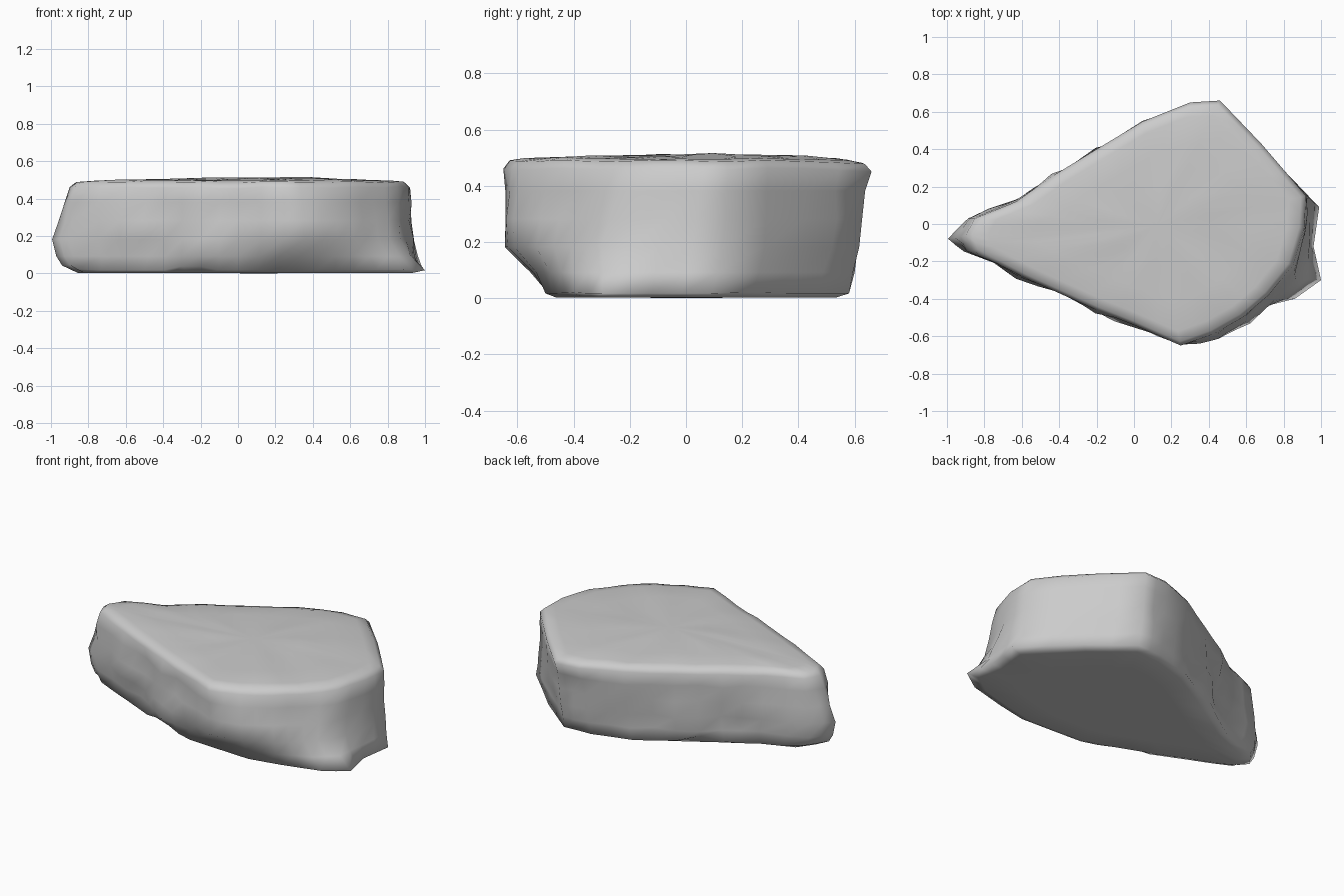
import bpy, bmesh
from mathutils import Vector, noise

if "Cube" in bpy.data.objects:
    bpy.data.objects.remove(bpy.data.objects["Cube"])

# Matching outlines (counter-clockwise from the pointed left tip)
TOP = [(-.9, -.06), (-.87, -.14), (-.6, -.28), (-.4, -.37), (-.2, -.46), (0, -.54), (.25, -.65),
       (.42, -.59), (.58, -.5), (.72, -.38), (.85, -.22), (.91, -.02), (.92, .15), (.68, .43),
       (.46, .66), (.3, .65), (.05, .55), (-.2, .4), (-.43, .26), (-.63, .12), (-.85, .03)]
MID = [(-1, -.08), (-.92, -.15), (-.62, -.28), (-.4, -.38), (-.2, -.47), (0, -.55), (.25, -.66),
       (.46, -.62), (.62, -.53), (.76, -.42), (.88, -.31), (.94, -.1), (.95, .14), (.67, .43),
       (.45, .62), (.28, .61), (.04, .53), (-.2, .4), (-.44, .26), (-.62, .13), (-.9, .03)]
LOW = [(-.94, -.09), (-.86, -.14), (-.6, -.25), (-.4, -.34), (-.2, -.42), (0, -.48), (.2, -.49),
       (.42, -.5), (.62, -.46), (.86, -.4), (1, -.3), (.96, -.12), (.99, .09), (.7, .38),
       (.45, .58), (.27, .57), (.03, .5), (-.2, .37), (-.43, .23), (-.6, .12), (-.86, .02)]
CENTRE = Vector((.12, -.01, 0))


def dense(outline):
    """Add a midpoint on each side of an outline."""
    pts = [Vector((x, y, 0)) for x, y in outline]
    out = []
    for a, b in zip(pts, pts[1:] + pts[:1]):
        out += [a, (a + b) / 2]
    return out


def ring(a, b, t, z, scale=1.0):
    """Blend two outlines, shrink toward the centre, set the height."""
    pts = [CENTRE + (p.lerp(q, t) - CENTRE) * scale for p, q in zip(a, b)]
    return [Vector((p.x, p.y, z)) for p in pts]


top, mid, low = dense(TOP), dense(MID), dense(LOW)
rings = [ring(low, low, 0, .01, s) for s in (.3, .65, .92)]
rings += [ring(low, low, 0, .025), ring(low, mid, .5, .10), ring(mid, mid, 0, .19),
          ring(mid, top, .35, .29), ring(mid, top, .7, .39), ring(top, top, 0, .465),
          ring(top, top, 0, .493, .965)]
rings += [ring(top, top, 0, z, s) for z, s in ((.503, .88), (.512, .65), (.517, .35))]

# Weathered stone surface: chips along the walls, shallow waves on the faces
for i, r in enumerate(rings):
    for p in r:
        n = noise.noise(p * 5.5 + Vector((3, 1, 7)))
        if 3 < i < 8:
            out = Vector((p.x - CENTRE.x, (p.y - CENTRE.y) * 1.8, 0)).normalized()
            rough = .05 if p.x < .1 else .025
            p += out * (n * rough - .008)
        elif i == 3:
            p.z += max(0, n) * (.06 if p.x < 0 else .01)
        elif i >= 8:
            p.z += n * .012
    if i == 3:
        for k in (0, 1, 41):
            r[k].z += .02

bm = bmesh.new()
loops = [[bm.verts.new(p) for p in r] for r in rings]
count = len(top)
for a, b in zip(loops, loops[1:]):
    for k in range(count):
        j = (k + 1) % count
        bm.faces.new((a[k], a[j], b[j], b[k]))
for loop, z in ((loops[0], .008), (loops[-1], .52)):
    tip = bm.verts.new((CENTRE.x, CENTRE.y, z))
    for k in range(count):
        bm.faces.new((loop[k], loop[(k + 1) % count], tip))
bmesh.ops.recalc_face_normals(bm, faces=bm.faces)

# Stand on the ground
drop = min(v.co.z for v in bm.verts)
for v in bm.verts:
    v.co.z -= drop
mesh = bpy.data.meshes.new("rock_slab")
bm.to_mesh(mesh)
bm.free()
mesh.shade_smooth()
rock = bpy.data.objects.new("rock_slab", mesh)
bpy.context.collection.objects.link(rock)
